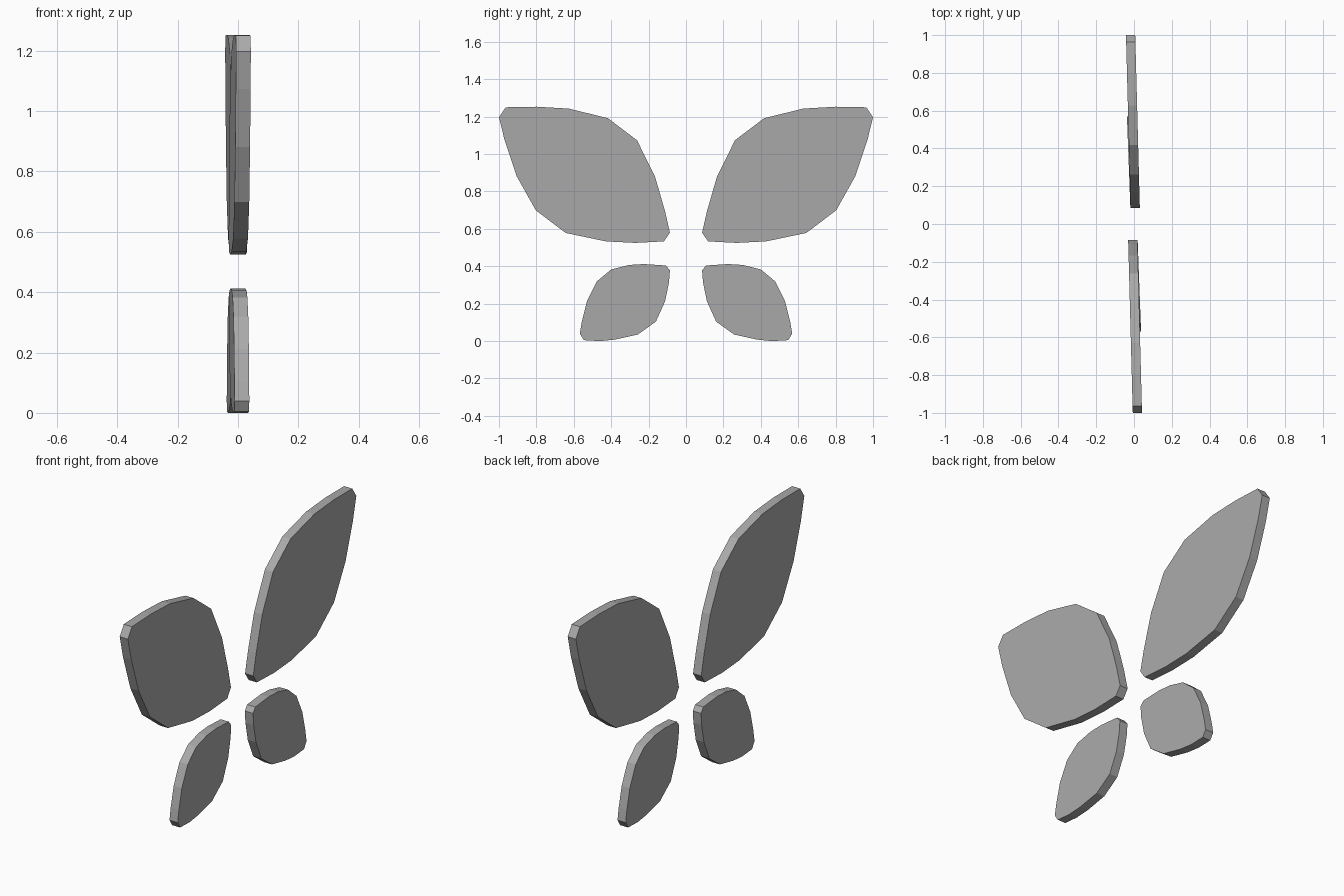
import bpy
import bmesh

cube = bpy.data.objects.get("Cube")
if cube:
    bpy.data.objects.remove(cube, do_unlink=True)

# Single grey material
GREY = (0.4, 0.4, 0.4, 1.0)
grey = bpy.data.materials.new("plain grey")
grey.use_nodes = True
grey.diffuse_color = GREY
for node in grey.node_tree.nodes:
    if node.type == 'BSDF_PRINCIPLED':
        node.inputs["Base Color"].default_value = GREY

HALF_THICKNESS = 0.0245

# Wing outlines as (y, z), running around the leaf shape
UPPER = [(.086, .58), (.112, .694), (.166, .881), (.262, 1.074),
         (.418, 1.192), (.627, 1.243), (.798, 1.253), (.964, 1.25),
         (1.0, 1.197), (.97, 1.074), (.905, .881), (.803, .699),
         (.643, .578), (.428, .533), (.27, .525), (.118, .533)]
LOWER = [(.086, .378), (.107, .404), (.225, .412), (.305, .407),
         (.40, .383), (.477, .319), (.53, .212), (.557, .104),
         (.568, .04), (.546, .005), (.46, 0), (.38, .008),
         (.257, .035), (.161, .104), (.112, .212), (.091, .313)]


def wing(name, outline, root_x, slope, side):
    """Flat leaf slab, angled slightly; side -1 turns it half a turn about z."""
    bm = bmesh.new()
    rings = []
    for offset in (-HALF_THICKNESS, HALF_THICKNESS):
        rings.append([bm.verts.new((side * (root_x + slope * y + offset),
                                    side * y, z)) for y, z in outline])
    back, front = rings
    bm.faces.new(back)
    bm.faces.new(front[::-1])
    n = len(outline)
    for i in range(n):
        j = (i + 1) % n
        bm.faces.new((back[i], front[i], front[j], back[j]))
    bmesh.ops.recalc_face_normals(bm, faces=bm.faces[:])
    mesh = bpy.data.meshes.new(name)
    bm.to_mesh(mesh)
    bm.free()
    mesh.materials.append(grey)
    obj = bpy.data.objects.new(name, mesh)
    bpy.context.collection.objects.link(obj)


# Two pairs of wings, each pair half a turn apart
for suffix, side in (("back", 1), ("front", -1)):
    wing("upper_wing_" + suffix, UPPER, 0.0087, -0.0267, side)
    wing("lower_wing_" + suffix, LOWER, 0.0084, -0.0375, side)
